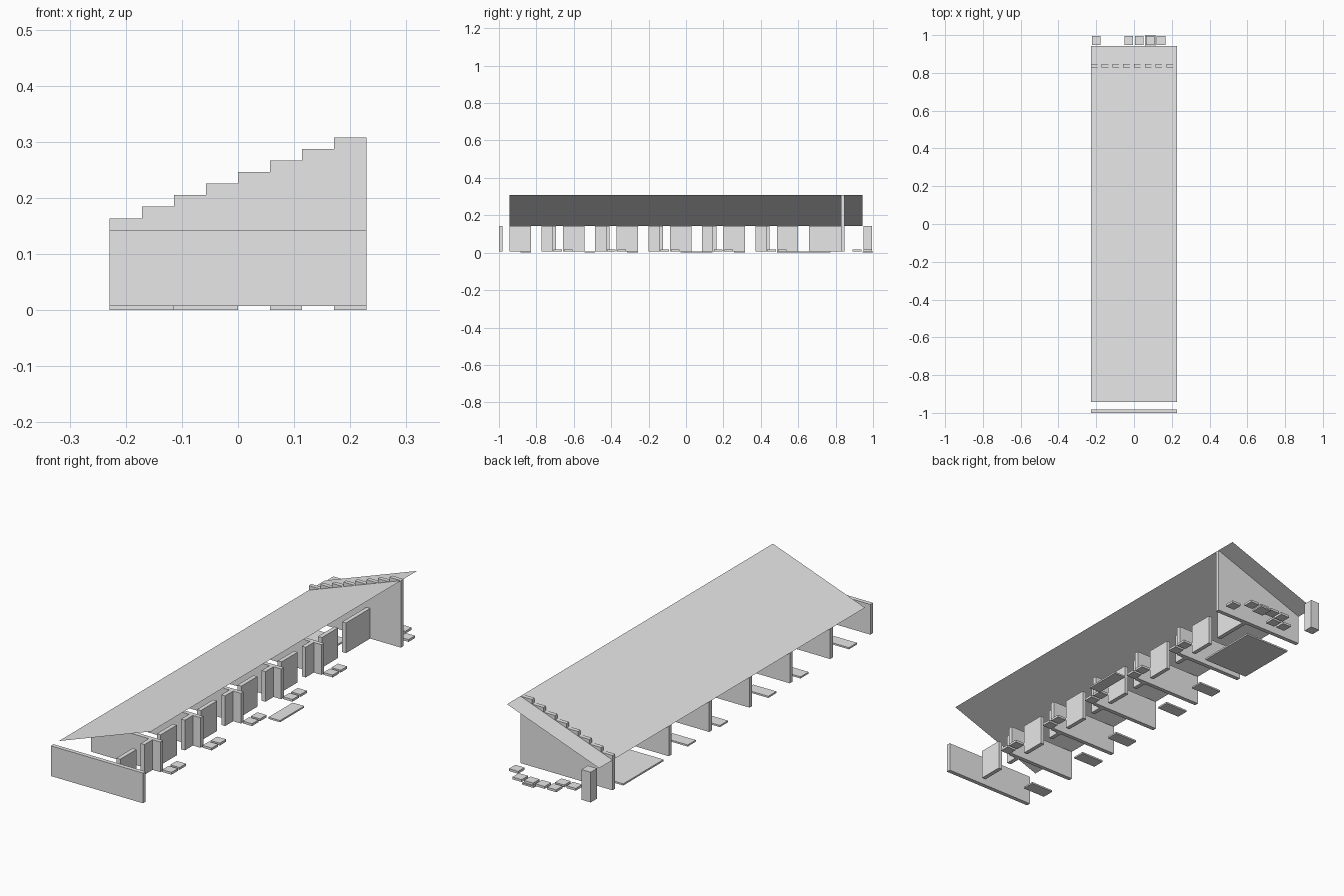
import bpy

cube = bpy.data.objects.get("Cube")
if cube:
    bpy.data.objects.remove(cube)

U = 2 / 35            # grid cell
W, L = 8, 35          # cells across and along
T = U / 3             # wall thickness
BASE, EAVE, RIDGE = 0.0075, 0.143, 0.308

grey = bpy.data.materials.new("light grey")
grey.use_nodes = True
grey.diffuse_color = (0.8, 0.8, 0.8, 1)
grey.node_tree.nodes["Principled BSDF"].inputs["Base Color"].default_value = (0.8, 0.8, 0.8, 1)


def gx(c):
    return (c - W / 2) * U


def gy(c):
    return (c - L / 2) * U


def make(name, verts, faces):
    mesh = bpy.data.meshes.new(name)
    mesh.from_pydata(verts, [], faces)
    mesh.materials.append(grey)
    obj = bpy.data.objects.new(name, mesh)
    bpy.context.collection.objects.link(obj)
    return obj


def box(name, x0, x1, y0, y1, z0, z1):
    verts = [(x, y, z) for z in (z0, z1) for y in (y0, y1) for x in (x0, x1)]
    faces = [(0, 2, 3, 1), (4, 5, 7, 6), (0, 1, 5, 4),
             (2, 6, 7, 3), (0, 4, 6, 2), (1, 3, 7, 5)]
    return make(name, verts, faces)


def cross_wall(name, row, x_end):
    box(name, gx(0), gx(x_end), gy(row), gy(row) + T, BASE, EAVE)


def long_wall(name, row0, row1):
    box(name, gx(5), gx(5) + T, gy(row0), gy(row1), BASE, EAVE)


def ground_tile(name, c0, c1, r0, r1):
    box(name, gx(c0), gx(c1), gy(r0), gy(r1), 0, BASE)


def small_block(name, col, row, top=0.018):
    m = U * 0.1
    box(name, gx(col) + m, gx(col + 1) - m, gy(row) + m, gy(row + 1) - m, BASE, top)


# Sloping roof sheet
make("roof", [(gx(0), gy(1), EAVE), (gx(W), gy(1), RIDGE),
              (gx(W), gy(34), RIDGE), (gx(0), gy(34), EAVE)], [(0, 1, 2, 3)])

# End walls and room partitions
cross_wall("front_wall", 0, W)
cross_wall("gable_wall", 32, W)
for k in range(1, 6):
    cross_wall(f"partition_{k}", 5 * k, 6)

# Stepped top of the gable, poking through the roof
rise = (RIDGE - EAVE) / W
for i in range(W):
    box(f"gable_step_{i + 1}", gx(i), gx(i + 1), gy(32), gy(32) + T,
        EAVE, EAVE + rise * (i + 1))

# Corridor wall segments with door gaps
for k in range(6):
    long_wall(f"corridor_wall_{k + 1}", 5 * k + 1, 5 * k + 3)
    long_wall(f"door_return_{k + 1}", 5 * k + 4, 5 * k + 5 if k < 5 else 32)

# Ground tiles: one in each room, plus larger slabs
for k in range(5):
    row = 5 * k + 2 + k % 2
    ground_tile(f"room_tile_{k + 1}", 0, 2, row, row + 1)
ground_tile("large_floor_slab", 0, 4, 26, 31)
ground_tile("side_floor_slab", 7, 8, 17, 20)
ground_tile("rear_tile", 5, 6, 34, 35)

# Small blocks in pairs beside each partition
for k in range(1, 6):
    for j in range(2):
        small_block(f"corridor_block_{k}_{j + 1}", 6, 5 * k + j)

# Small blocks and post behind the gable
for col, row in [(7, 33), (6, 34), (5, 34), (4, 34), (3, 34), (3, 33), (2, 33)]:
    small_block(f"rear_block_{col}_{row}", col, row)
small_block("rear_post", 0, 34, EAVE)
